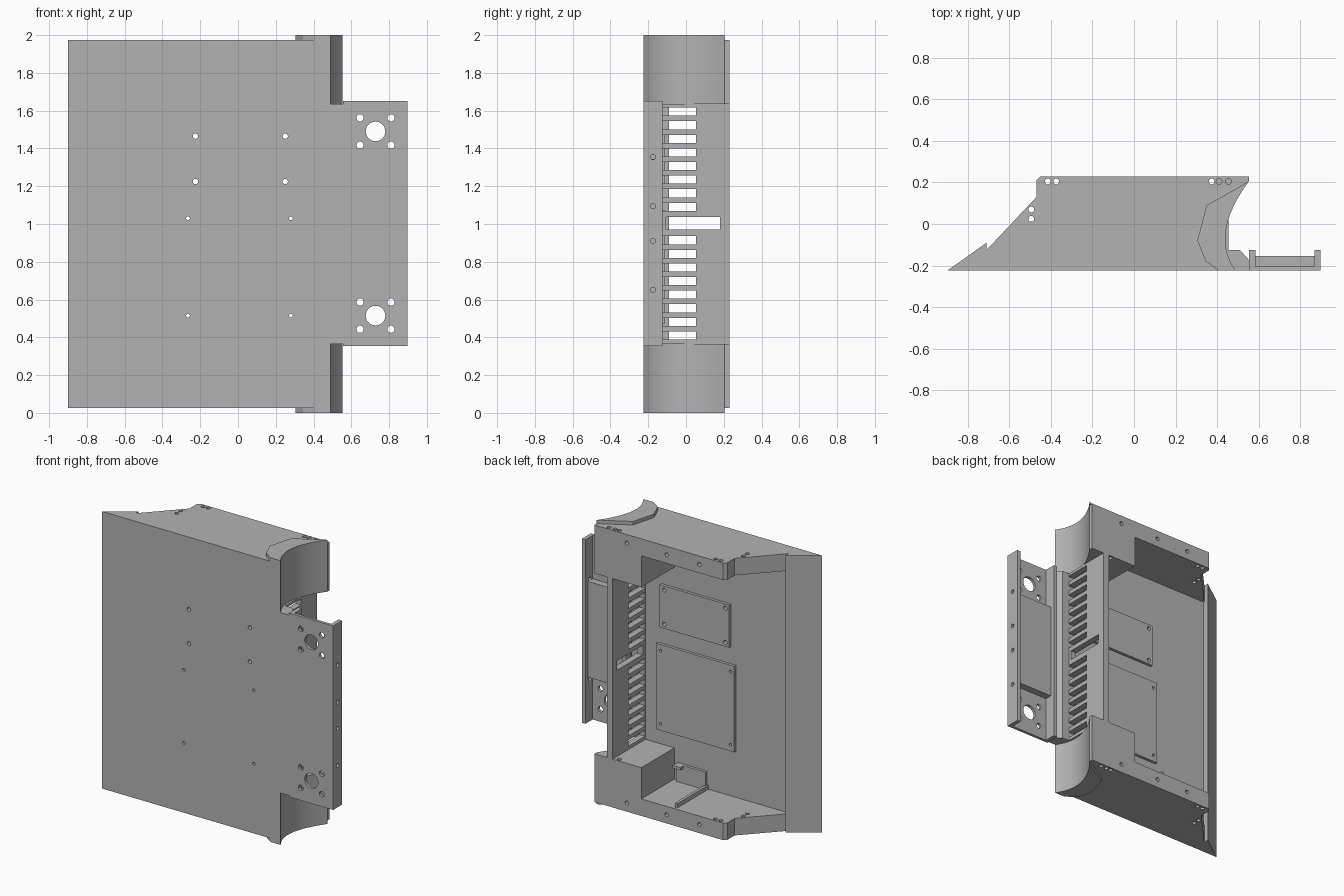
import bpy
import bmesh
from mathutils import Matrix, Vector

if "Cube" in bpy.data.objects:
    bpy.data.objects.remove(bpy.data.objects["Cube"], do_unlink=True)

grey = bpy.data.materials.new("plain_grey")
grey.use_nodes = True
grey.diffuse_color = (0.45, 0.45, 0.45, 1)
grey.node_tree.nodes["Principled BSDF"].inputs["Base Color"].default_value = (0.45, 0.45, 0.45, 1)


def finish(name, bm):
    bmesh.ops.recalc_face_normals(bm, faces=bm.faces)
    mesh = bpy.data.meshes.new(name)
    bm.to_mesh(mesh)
    bm.free()
    mesh.materials.append(grey)
    ob = bpy.data.objects.new(name, mesh)
    bpy.context.collection.objects.link(ob)
    return ob


def extrude(name, pts, z0, z1):
    """Plan outline (x, y) raised from z0 to z1."""
    bm = bmesh.new()
    face = bm.faces.new([bm.verts.new((x, y, z0)) for x, y in pts])
    new = bmesh.ops.extrude_face_region(bm, geom=[face])["geom"]
    bmesh.ops.translate(bm, vec=(0, 0, z1 - z0),
                        verts=[v for v in new if isinstance(v, bmesh.types.BMVert)])
    return finish(name, bm)


def box(name, x0, x1, y0, y1, z0, z1):
    return extrude(name, [(x0, y0), (x1, y0), (x1, y1), (x0, y1)], z0, z1)


def cut(ob, cutter):
    mod = ob.modifiers.new("cut", "BOOLEAN")
    mod.operation = "DIFFERENCE"
    mod.solver = "EXACT"
    mod.object = cutter
    bpy.context.view_layer.objects.active = ob
    bpy.ops.object.modifier_apply(modifier=mod.name)
    bpy.data.objects.remove(cutter, do_unlink=True)


def drill(ob, holes, axis, depth):
    """Round holes, each (centre, radius), along one axis."""
    bm = bmesh.new()
    turn = Vector((0, 0, 1)).rotation_difference(Vector(axis)).to_matrix().to_4x4()
    for centre, r in holes:
        bmesh.ops.create_cone(bm, cap_ends=True, segments=24, radius1=r, radius2=r,
                              depth=depth, matrix=Matrix.Translation(centre) @ turn)
    cut(ob, finish("hole_cutter", bm))


FRONT, INNER, BACK = -0.225, -0.135, 0.23
LOW, WALL, BLOCK = 0.025, 0.145, 0.365

# Concave curve on the left side, from back to front
a, c, b = Vector((0.553, 0.205)), Vector((0.3645, -0.05)), Vector((0.49, FRONT))
arc = []
for i in range(25):
    t = i / 24
    arc.append(tuple(a * (1 - t) ** 2 + c * 2 * t * (1 - t) + b * t * t))

wedge = [(-0.9, FRONT), (-0.71, -0.09), (-0.71, INNER)]
cap_outline = wedge[:2] + [(-0.71, -0.125), (-0.47, 0.13), (-0.47, 0.21),
                           (-0.45, BACK), (0.553, BACK)] + arc
block_outline = [(0.186, FRONT), (0.186, BACK), (0.553, BACK)] + arc
pad_outline = [(0.41, FRONT), (0.345, -0.18), (0.305, -0.08), (0.35, 0.09)] + arc

# End caps, corner blocks and raised pads, mirrored bottom to top
smooth = []
for side, flip in (("bottom", False), ("top", True)):
    def level(z):
        return 2 - z if flip else z

    cap = extrude(side + "_end_cap", cap_outline, level(LOW), level(WALL))
    block = extrude(side + "_corner_block", block_outline, level(WALL), level(BLOCK))
    pad = extrude(side + "_raised_pad", pad_outline, level(0), level(LOW))
    smooth += [cap, block, pad]
    spots = [(-0.415, 0.205), (-0.375, 0.205), (0.375, 0.205), (0.41, 0.205),
             (0.455, 0.205), (-0.495, 0.07), (-0.495, 0.025)]
    drill(cap, [((x, y, level(0.085)), 0.014) for x, y in spots], (0, 0, 1), 0.3)
    drill(block, [((0.375, 0.205, level(0.25)), 0.014)], (0, 0, 1), 0.5)
    drill(cap, [((x, BACK, level(0.085)), 0.014) for x in (0.3, -0.01, -0.265)],
          (0, 1, 0), 0.16)

# Front panel with the sloped right edge
panel = extrude("front_panel", wedge + [(0.42, INNER), (0.42, FRONT)], WALL, 2 - WALL)
upper = [(x, z) for x in (-0.225, 0.25) for z in (1.225, 1.465)]
lower = [(x, z) for x in (-0.265, 0.28) for z in (0.515, 1.03)]
upper_plate = box("upper_mounting_plate", -0.255, 0.285, INNER, -0.115, 1.195, 1.495)
lower_plate = box("lower_mounting_plate", -0.295, 0.31, INNER, -0.115, 0.47, 1.075)
for plate, spots, r in ((upper_plate, upper, 0.014), (lower_plate, lower, 0.01)):
    holes = [((x, -0.17, z), r) for x, z in spots]
    drill(plate, holes, (0, 1, 0), 0.3)
    drill(panel, holes, (0, 1, 0), 0.3)

# Vented side wall
vent = box("vent_wall", 0.41, 0.455, INNER, BACK, BLOCK, 2 - BLOCK)
bm = bmesh.new()


def slot(y0, y1, z, height):
    bmesh.ops.create_cube(bm, size=1, matrix=Matrix.Translation((0.43, (y0 + y1) / 2, z))
                          @ Matrix.Diagonal((0.3, y1 - y0, height, 1)))


for i in range(8):
    for z in (0.41 + i * 0.072, 1.595 - i * 0.072):
        slot(INNER + 0.004, 0.053, z, 0.043)
slot(-0.105, 0.18, 1.005, 0.066)
cut(vent, finish("slot_cutter", bm))

# Web joining the body to the side bracket
extrude("bracket_web", [(0.42, FRONT), (0.555, FRONT), (0.555, -0.175), (0.51, -0.125),
                        (0.455, -0.125), (0.455, INNER), (0.42, INNER)], BLOCK, 2 - BLOCK)

# Side bracket: channel with a raised middle and two ported ends
ZB, ZT = 0.355, 1.65
bracket = extrude("side_bracket", [(0.555, FRONT), (0.898, FRONT), (0.898, -0.125),
                                   (0.87, -0.125), (0.87, -0.205), (0.585, -0.205),
                                   (0.585, -0.125), (0.555, -0.125)], ZB, ZT)
ports = []
for z in (0.515, 1.49):
    ports.append(((0.728, -0.215, z), 0.052))
    ports += [((0.728 + dx, -0.215, z + dz), 0.019)
              for dx in (-0.082, 0.082) for dz in (-0.072, 0.072)]
drill(bracket, ports, (0, 1, 0), 0.1)
drill(bracket, [((0.885, -0.175, z), 0.014) for z in (0.65, 0.91, 1.095, 1.355)],
      (1, 0, 0), 0.1)
box("bracket_middle_pad", 0.585, 0.87, -0.205, -0.155, 0.67, 1.345)

# Small holder standing on the bottom end cap
box("holder_back", -0.07, 0.16, INNER, -0.115, WALL, 0.27)
box("holder_rib", -0.08, -0.06, INNER, 0.21, WALL, 0.175)
box("holder_tab", 0.1, 0.16, -0.115, -0.08, 0.25, 0.27)

# Smooth the curved sides only
bpy.ops.object.select_all(action="DESELECT")
for ob in smooth + [bracket, panel]:
    ob.select_set(True)
bpy.context.view_layer.objects.active = smooth[0]
bpy.ops.object.shade_smooth_by_angle(angle=0.5)
